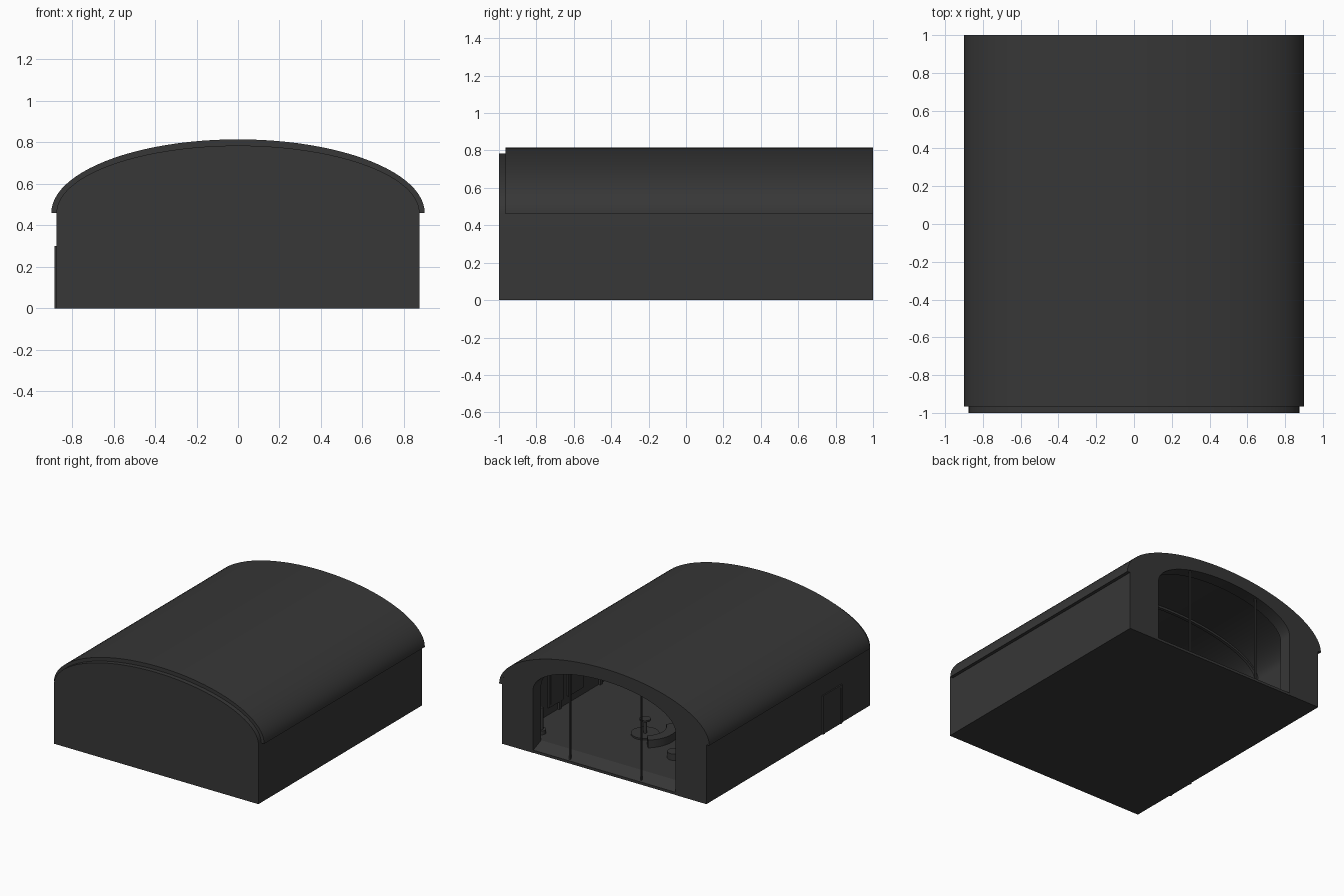
import bpy, bmesh, math
from mathutils import Matrix

cube = bpy.data.objects.get("Cube")
if cube:
    bpy.data.objects.remove(cube, do_unlink=True)

charcoal = bpy.data.materials.new("charcoal")
charcoal.use_nodes = True
colour = (0.038, 0.038, 0.038, 1)
charcoal.diffuse_color = colour
charcoal.node_tree.nodes["Principled BSDF"].inputs["Base Color"].default_value = colour

SPRING = 0.46
FLOOR = 0.06


def finish(name, bm):
    bmesh.ops.recalc_face_normals(bm, faces=bm.faces)
    mesh = bpy.data.meshes.new(name)
    bm.to_mesh(mesh)
    bm.free()
    mesh.materials.append(charcoal)
    obj = bpy.data.objects.new(name, mesh)
    bpy.context.collection.objects.link(obj)
    bpy.ops.object.select_all(action="DESELECT")
    obj.select_set(True)
    bpy.context.view_layer.objects.active = obj
    bpy.ops.object.shade_smooth_by_angle(angle=math.radians(30))
    return obj


def box(name, x, y, z):
    """Box from (low, high) pairs."""
    bm = bmesh.new()
    lows_highs = (x, y, z)
    size = [b - a for a, b in lows_highs]
    mid = [(a + b) / 2 for a, b in lows_highs]
    bmesh.ops.create_cube(bm, size=1, matrix=Matrix.Translation(mid) @ Matrix.Diagonal((*size, 1)))
    return finish(name, bm)


def cylinder(name, x, y, z, radius, height, segments=32):
    bm = bmesh.new()
    bmesh.ops.create_cone(bm, cap_ends=True, segments=segments, radius1=radius, radius2=radius,
                          depth=height, matrix=Matrix.Translation((x, y, z + height / 2)))
    return finish(name, bm)


def arch(half_width, rise, spring=SPRING, base=None, steps=48):
    """Elliptical arch outline, with straight legs when a base is given."""
    pts = []
    for i in range(steps + 1):
        a = math.pi * i / steps
        pts.append((-half_width * math.cos(a), spring + rise * math.sin(a)))
    if base is not None:
        pts = [(-half_width, base)] + pts + [(half_width, base)]
    return pts


def extrude(name, profile, y0, y1):
    """Solid prism of an (x, z) outline along y."""
    bm = bmesh.new()
    face = bm.faces.new([bm.verts.new((x, y0, z)) for x, z in profile])
    new = bmesh.ops.extrude_face_region(bm, geom=[face])["geom"]
    bmesh.ops.translate(bm, vec=(0, y1 - y0, 0),
                        verts=[v for v in new if isinstance(v, bmesh.types.BMVert)])
    return finish(name, bm)


def arch_band(name, outer, inner, y0, y1):
    """Band between two matching outlines, extruded along y."""
    bm = bmesh.new()
    rows = [[bm.verts.new((x, y, z)) for x, z in line]
            for line, y in ((outer, y0), (inner, y0), (inner, y1), (outer, y1))]
    for k in range(4):
        a, b = rows[k], rows[(k + 1) % 4]
        for i in range(len(a) - 1):
            bm.faces.new((a[i], a[i + 1], b[i + 1], b[i]))
    for i in (0, -1):
        bm.faces.new([row[i] for row in rows])
    return finish(name, bm)


# Building shell
body = arch(0.875, 0.325, base=0)
room = arch(0.81, 0.275, base=0)
opening = arch(0.61, 0.235, spring=0.485, base=0)
extrude("front_wall", body, -1, -0.93)
arch_band("side_walls_and_vault", body, room, -0.93, 0.9)
arch_band("back_wall", body, opening, 0.9, 1)
arch_band("roof", arch(0.9, 0.355), arch(0.875, 0.325), -0.965, 1)
box("floor", (-0.82, 0.82), (-0.94, 0.9), (0, FLOOR))

# Entrance ramp
bm = bmesh.new()
ends = [[bm.verts.new((x, y, z)) for y, z in ((0.9, 0), (0.998, 0), (0.998, 0.02), (0.9, FLOOR))]
        for x in (-0.61, 0.61)]
for side in ends:
    bm.faces.new(side)
for i in range(4):
    j = (i + 1) % 4
    bm.faces.new((ends[0][i], ends[0][j], ends[1][j], ends[1][i]))
finish("entrance_ramp", bm)

# Door posts in the opening
for side, x in (("left", 0.305), ("right", -0.305)):
    box(side + "_door_post", (x - 0.006, x + 0.006), (0.974, 0.986), (0.02, 0.695))

# Side door with a raised frame
for y in (-0.65, -0.435):
    box("side_door_jamb", (-0.885, -0.87), (y, y + 0.02), (0, 0.3))
box("side_door_lintel", (-0.885, -0.87), (-0.63, -0.435), (0.28, 0.3))
box("side_door_leaf", (-0.88, -0.87), (-0.63, -0.435), (0, 0.28))

# Ceiling ribs
for y in (-0.6, -0.1, 0.4):
    arch_band("ceiling_rib", arch(0.812, 0.277, base=FLOOR), arch(0.795, 0.258, base=FLOOR), y - 0.012, y + 0.012)

# Framed panels along the left inner wall
for y in (0.12, 0.36):
    box("wall_panel", (0.795, 0.812), (y, y + 0.18), (0.12, 0.42))
    box("wall_panel_inset", (0.79, 0.797), (y + 0.02, y + 0.16), (0.14, 0.4))

# Round table, with a curved bench beside it
cylinder("table_base", 0.07, 0.4, FLOOR, 0.1, 0.012)
cylinder("table_stem", 0.07, 0.4, FLOOR, 0.012, 0.11, 16)
cylinder("table_top", 0.07, 0.4, FLOOR + 0.11, 0.04, 0.012)
bm = bmesh.new()
rings = []
for i in range(13):
    a = math.radians(130 + 100 * i / 12)
    rings.append([bm.verts.new((0.07 + r * math.cos(a), 0.4 + r * math.sin(a), z))
                  for r, z in ((0.15, FLOOR), (0.23, FLOOR), (0.23, 0.12), (0.15, 0.12))])
for a, b in zip(rings, rings[1:]):
    for k in range(4):
        m = (k + 1) % 4
        bm.faces.new((a[k], a[m], b[m], b[k]))
bm.faces.new(rings[0])
bm.faces.new(rings[-1])
finish("curved_bench", bm)
cylinder("round_stool", -0.32, 0.6, FLOOR, 0.05, 0.05)

# Slim stand near the entrance
cylinder("stand_base", 0.68, 0.8, FLOOR, 0.035, 0.03, 16)
cylinder("stand_pole", 0.68, 0.8, FLOOR, 0.015, 0.2, 16)
